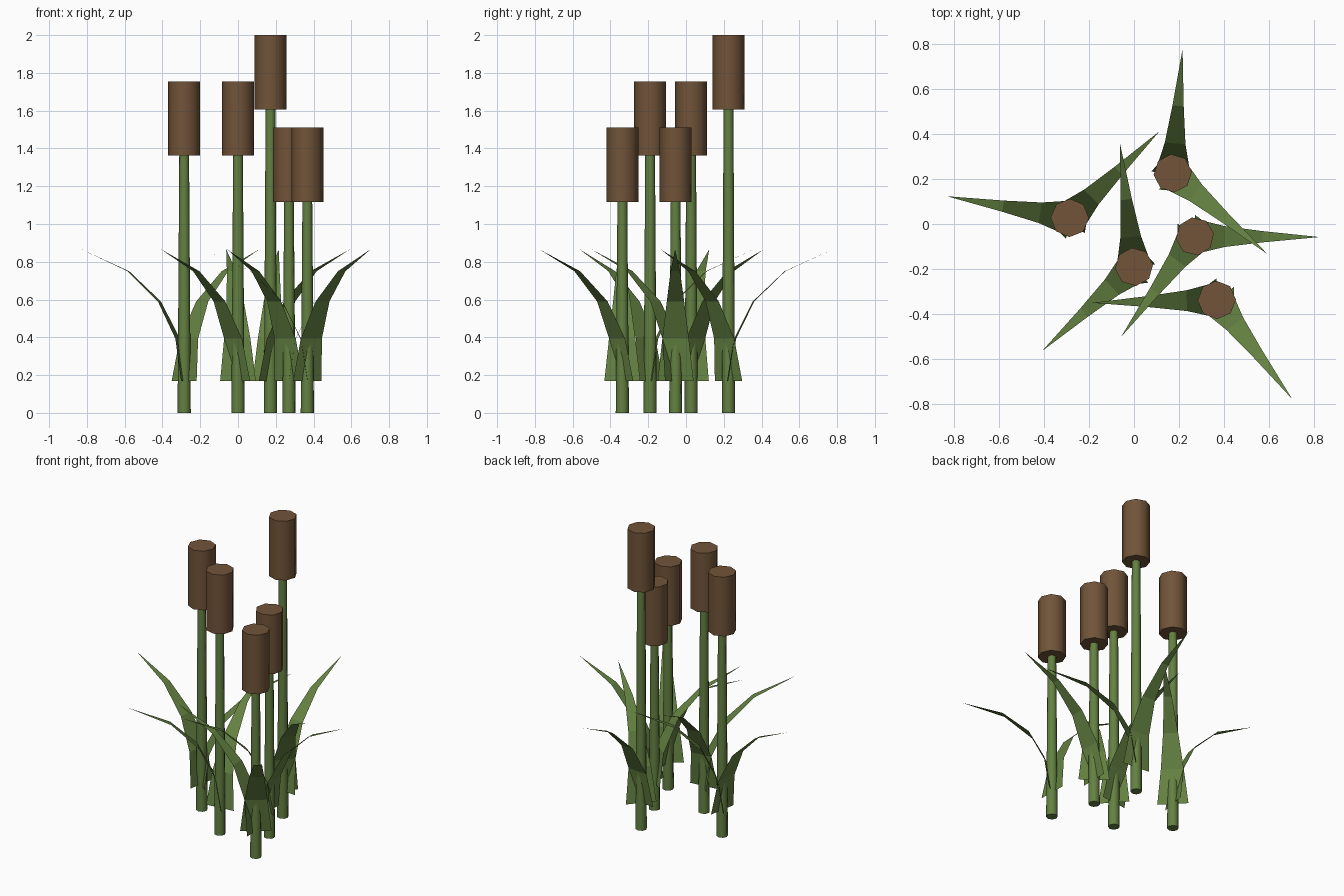
import bpy
from math import radians, cos, sin

cube = bpy.data.objects.get("Cube")
if cube:
    bpy.data.objects.remove(cube, do_unlink=True)


def make_material(name, color):
    mat = bpy.data.materials.new(name)
    mat.use_nodes = True
    mat.diffuse_color = color
    mat.node_tree.nodes["Principled BSDF"].inputs["Base Color"].default_value = color
    return mat


green = make_material("reed green", (0.127, 0.22, 0.054, 1))
brown = make_material("seed head brown", (0.165, 0.088, 0.041, 1))

SIDES = 8
HEAD_LENGTH = 0.393
# Leaf outline: distance out from the stem, height, half width
LEAF = [(0.0, 0.17, 0.095), (0.035, 0.393, 0.07), (0.133, 0.59, 0.046),
        (0.3, 0.75, 0.025), (0.553, 0.866, 0.0)]


def column(name, x, y, low, high, r_low, r_high, turn, mat):
    """Faceted, softly shaded cylinder or taper between two heights."""
    bpy.ops.mesh.primitive_cone_add(
        vertices=SIDES, radius1=r_low, radius2=r_high, depth=high - low,
        location=(x, y, (low + high) / 2), rotation=(0, 0, radians(turn)))
    obj = bpy.context.object
    obj.name = name
    obj.data.materials.append(mat)
    bpy.ops.object.shade_smooth_by_angle(angle=radians(50))


def leaf(name, x, y, turn):
    """Flat tapering blade that arches away from the stem."""
    verts, faces = [], []
    for r, z, w in LEAF[:-1]:
        verts += [(r, -w, z), (r, w, z)]
    tip = len(verts)
    verts.append((LEAF[-1][0], 0, LEAF[-1][1]))
    for i in range(0, tip - 2, 2):
        faces.append((i, i + 2, i + 3, i + 1))
    faces.append((tip - 2, tip, tip - 1))
    mesh = bpy.data.meshes.new(name)
    mesh.from_pydata(verts, [], faces)
    mesh.materials.append(green)
    obj = bpy.data.objects.new(name, mesh)
    obj.location = (x, y, 0)
    obj.rotation_euler.z = radians(turn)
    bpy.context.collection.objects.link(obj)


# Each reed: x, y, total height, turn in degrees
REEDS = [(-0.285, 0.027, 1.755, 44), (0.0, -0.19, 1.755, 96.5),
         (0.172, 0.225, 2.0, -40.5), (0.27, -0.055, 1.51, 233.7),
         (0.367, -0.337, 1.51, 181.3)]

for n, (x, y, top, turn) in enumerate(REEDS, 1):
    neck = top - HEAD_LENGTH
    column(f"stem_{n}", x, y, 0, neck, 0.035, 0.026, turn, green)
    column(f"seed_head_{n}", x, y, neck, top, 0.085, 0.085, turn, brown)
    leaf(f"leaf_{n}_a", x, y, turn)
    leaf(f"leaf_{n}_b", x, y, turn + 126)
